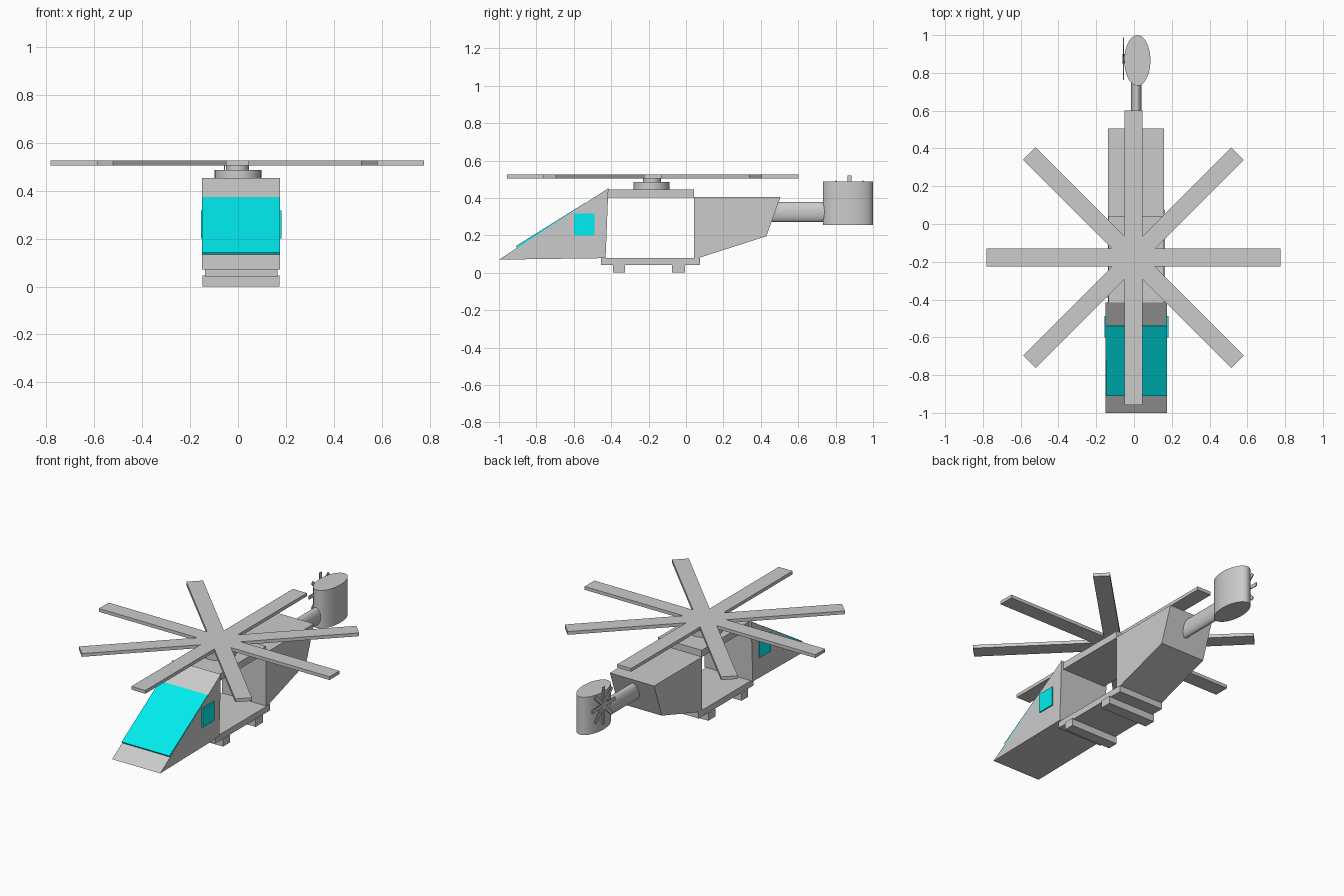
import bpy
from math import radians, pi
from mathutils import Matrix, Vector

if "Cube" in bpy.data.objects:
    bpy.data.objects.remove(bpy.data.objects["Cube"])

glass = bpy.data.materials.new("cyan_glass")
glass.diffuse_color = (0.0, 0.85, 0.87, 1)
glass.use_nodes = True
glass.node_tree.nodes["Principled BSDF"].inputs["Base Color"].default_value = glass.diffuse_color


def prism(name, profile, x0, x1, mat=None):
    """Extrude a (y, z) outline from x0 to x1."""
    n = len(profile)
    verts = [(x, y, z) for x in (x0, x1) for y, z in profile]
    faces = [tuple(range(n))[::-1], tuple(range(n, 2 * n))]
    faces += [(i, (i + 1) % n, (i + 1) % n + n, i + n) for i in range(n)]
    me = bpy.data.meshes.new(name)
    me.from_pydata(verts, [], faces)
    ob = bpy.data.objects.new(name, me)
    bpy.context.collection.objects.link(ob)
    # consistent outward normals
    import bmesh
    bm = bmesh.new()
    bm.from_mesh(me)
    bmesh.ops.recalc_face_normals(bm, faces=bm.faces)
    bm.to_mesh(me)
    bm.free()
    if mat:
        me.materials.append(mat)
    return ob


def box(name, x0, x1, y0, y1, z0, z1, mat=None):
    return prism(name, [(y0, z0), (y1, z0), (y1, z1), (y0, z1)], x0, x1, mat)


def cylinder(name, loc, rx, ry, depth, rot=(0, 0, 0)):
    bpy.ops.mesh.primitive_cylinder_add(vertices=48, radius=1, depth=1,
                                        location=loc, rotation=rot)
    ob = bpy.context.object
    ob.name = name
    ob.scale = (rx, ry, depth)
    bpy.ops.object.transform_apply(location=False, rotation=False, scale=True)
    bpy.ops.object.shade_smooth_by_angle(angle=radians(35))
    return ob


def rotor(name, centre, half, width, thick, axis):
    """Four crossed bars make eight blades around the axis."""
    for i in range(4):
        if axis == 'Z':
            ob = box(f"{name}_{i + 1}", -half, half, -width / 2, width / 2, -thick / 2, thick / 2)
        else:
            ob = box(f"{name}_{i + 1}", -thick / 2, thick / 2, -half, half, -width / 2, width / 2)
        ob.matrix_world = Matrix.Translation(Vector(centre)) @ Matrix.Rotation(i * pi / 4, 4, axis)


# Fuselage: nose wedge, open cabin floor and roof, tapered rear body
prism("nose", [(-1, 0.07), (-0.43, 0.078), (-0.415, 0.452)], -0.15, 0.175)
box("cabin_floor", -0.138, 0.165, -0.455, 0.075, 0.042, 0.08)
box("cabin_roof", -0.135, 0.16, -0.425, 0.042, 0.403, 0.445)
prism("rear_body", [(0.042, 0.08), (0.07, 0.08), (0.43, 0.195), (0.505, 0.405), (0.042, 0.405)],
      -0.138, 0.16)

# Landing bars
for name, y0, y1 in (("front_skid", -0.39, -0.325), ("rear_skid", -0.075, -0.005)):
    box(name, -0.147, 0.172, y0, y1, 0, 0.046)

# Windows
prism("windshield", [(-0.90, 0.127), (-0.53, 0.367), (-0.54, 0.373), (-0.91, 0.142)],
      -0.149, 0.174, glass)
for name, x0, x1 in (("left_window", -0.155, -0.14), ("right_window", 0.165, 0.182)):
    box(name, x0, x1, -0.6, -0.488, 0.2, 0.316, glass)

# Main rotor
cylinder("rotor_base", (0, -0.185, 0.464), 0.097, 0.097, 0.042)
cylinder("rotor_mast", (-0.003, -0.182, 0.496), 0.048, 0.048, 0.03)
rotor("main_blade", (-0.003, -0.178, 0.515), 0.779, 0.094, 0.02, 'Z')

# Tail boom, fin and tail rotor
cylinder("tail_boom", (0.013, 0.61, 0.324), 0.028, 0.054, 0.34, (radians(90), 0, 0))
cylinder("tail_fin", (0.018, 0.866, 0.371), 0.069, 0.134, 0.231)
cylinder("tail_rotor_hub", (-0.052, 0.875, 0.407), 0.024, 0.024, 0.016, (0, radians(90), 0))
rotor("tail_blade", (-0.056, 0.875, 0.407), 0.113, 0.022, 0.005, 'X')
